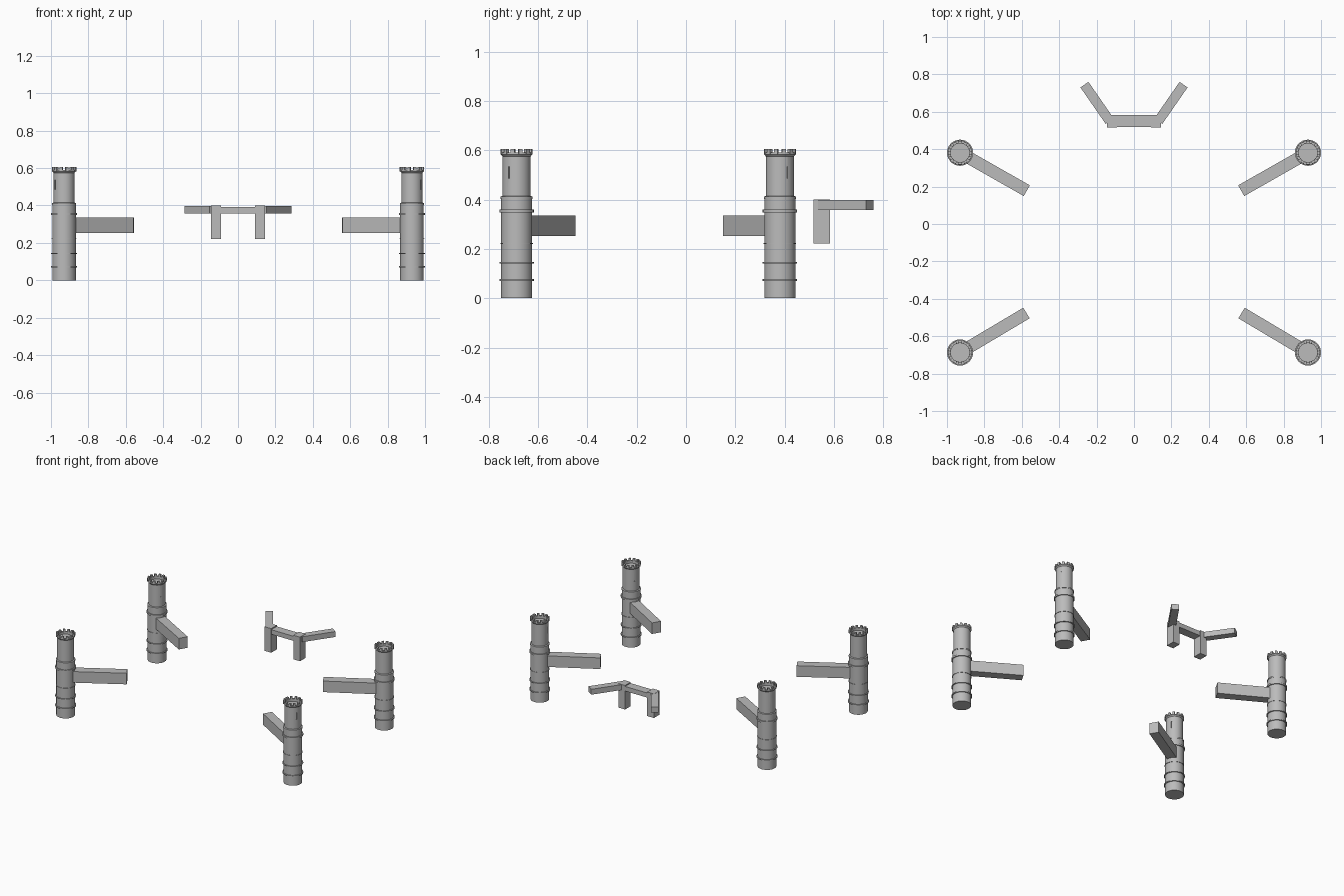
import bpy, bmesh
from math import pi, cos, sin, atan2, hypot
from mathutils import Matrix, Vector

cube = bpy.data.objects.get("Cube")
if cube:
    bpy.data.objects.remove(cube, do_unlink=True)

stone = bpy.data.materials.new("grey stone")
stone.use_nodes = True
grey = (0.5, 0.5, 0.5, 1)
stone.diffuse_color = grey
stone.node_tree.nodes["Principled BSDF"].inputs["Base Color"].default_value = grey


def add_object(name, bm):
    bmesh.ops.recalc_face_normals(bm, faces=bm.faces)
    mesh = bpy.data.meshes.new(name)
    bm.to_mesh(mesh)
    bm.free()
    mesh.materials.append(stone)
    obj = bpy.data.objects.new(name, mesh)
    bpy.context.collection.objects.link(obj)
    return obj


def add_box(bm, centre, size, angle=0):
    matrix = (Matrix.Translation(centre) @ Matrix.Rotation(angle, 4, 'Z')
              @ Matrix.Diagonal((*size, 1)))
    bmesh.ops.create_cube(bm, size=1, matrix=matrix)


def box(name, centre, size, angle=0):
    bm = bmesh.new()
    add_box(bm, centre, size, angle)
    return add_object(name, bm)


def beam(name, start, end, width, low, high):
    """Level bar between two plan points."""
    dx, dy = end[0] - start[0], end[1] - start[1]
    centre = ((start[0] + end[0]) / 2, (start[1] + end[1]) / 2, (low + high) / 2)
    return box(name, centre, (hypot(dx, dy), width, high - low), atan2(dy, dx))


def lathe(name, centre, profile, sides=32):
    bm = bmesh.new()
    verts = [bm.verts.new((r, 0, z)) for r, z in profile]
    edges = [bm.edges.new(pair) for pair in zip(verts, verts[1:])]
    bmesh.ops.spin(bm, geom=verts + edges, cent=(0, 0, 0), axis=(0, 0, 1),
                   angle=2 * pi, steps=sides)
    bmesh.ops.remove_doubles(bm, verts=bm.verts, dist=0.0001)
    bmesh.ops.translate(bm, verts=bm.verts, vec=centre)
    return add_object(name, bm)


BODY, UPPER, FLARE = 0.063, 0.057, 0.064
profile = [(0, 0), (BODY, 0)]
# Projecting string courses on the lower shaft
for z, r, half in [(0.073, 0.07, 0.004), (0.143, 0.07, 0.003),
                   (0.222, 0.066, 0.002), (0.354, 0.07, 0.006)]:
    profile += [(BODY, z - half), (r, z - half), (r, z + half), (BODY, z + half)]
# Narrow upper shaft, flared lip and sunken roof
profile += [(BODY, 0.403), (0.065, 0.403), (0.065, 0.412), (UPPER, 0.415),
            (UPPER, 0.575), (FLARE, 0.583), (FLARE, 0.59),
            (0.05, 0.59), (0.05, 0.572), (0, 0.572)]


def tower(name, x, y, angle):
    shaft = lathe(name + "_tower", (x, y, 0), profile)
    # Cross-shaped arrow slits facing along and away from the wall
    bm = bmesh.new()
    for turn in (0, pi):
        a = angle + turn
        at = Vector((x + UPPER * cos(a), y + UPPER * sin(a), 0.51))
        add_box(bm, at, (0.01, 0.007, 0.05), a)
    cutter = add_object(name + "_slit_cutter", bm)
    cutter.hide_render = True
    cutter.hide_viewport = True
    cut = shaft.modifiers.new("arrow slits", 'BOOLEAN')
    cut.operation = 'DIFFERENCE'
    cut.object = cutter
    # Crown of battlements
    bm = bmesh.new()
    count = 12
    for i in range(count):
        a = 2 * pi * (i + 0.5) / count
        add_box(bm, (x + 0.058 * cos(a), y + 0.058 * sin(a), 0.594),
                (0.015, 0.016, 0.022), a)
    add_object(name + "_battlements", bm)
    return shaft


# Four corner towers, each with a stub wall running inward
shafts = []
for side, sx in (("left", 1), ("right", -1)):
    for end, y, wall_end in (("front", -0.687, (0.575, -0.476)),
                             ("back", 0.381, (0.573, 0.178))):
        name = end + "_" + side
        tip = (sx * wall_end[0], wall_end[1])
        angle = atan2(tip[1] - y, tip[0] - sx * 0.93)
        shafts.append(tower(name, sx * 0.93, y, angle))
        start = (sx * 0.93 + 0.03 * cos(angle), y + 0.03 * sin(angle))
        beam(name + "_wall", start, tip, 0.066, 0.253, 0.335)

# Gateway: two posts, a lintel and splayed rear arms
for side, sx in (("left", 1), ("right", -1)):
    box(side + "_gate_post", (sx * 0.118, 0.55, 0.311), (0.055, 0.066, 0.178))
    beam(side + "_gate_arm", (sx * 0.13, 0.55), (sx * 0.265, 0.745),
         0.052, 0.358, 0.398)
box("gate_lintel", (0, 0.55, 0.375), (0.2, 0.064, 0.034))

bpy.ops.object.select_all(action='DESELECT')
for shaft in shafts:
    shaft.select_set(True)
bpy.context.view_layer.objects.active = shafts[0]
bpy.ops.object.shade_smooth_by_angle()
